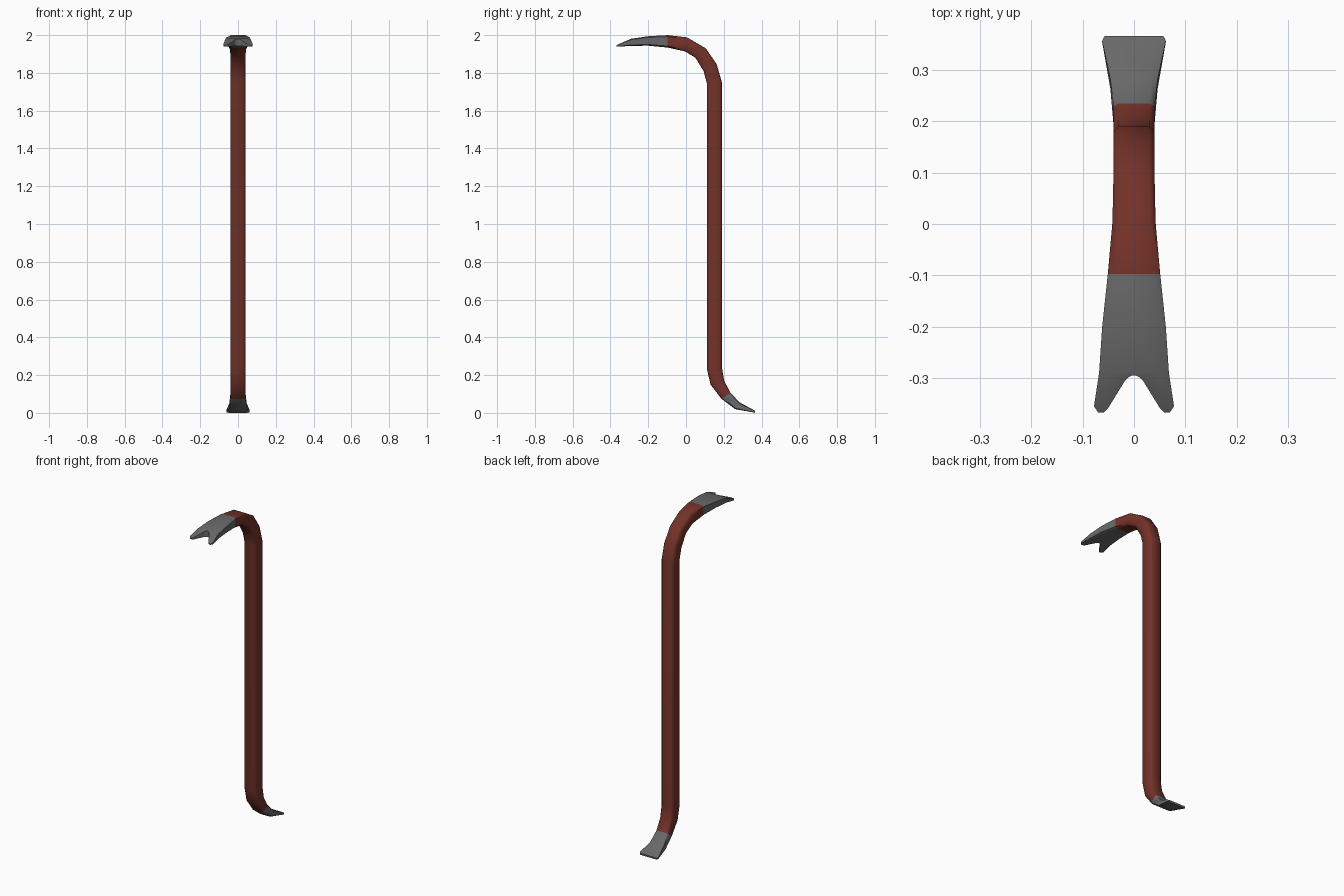
import bpy
import bmesh
from mathutils import Vector

if "Cube" in bpy.data.objects:
    bpy.data.objects.remove(bpy.data.objects["Cube"])


def make_material(name, color):
    mat = bpy.data.materials.new(name)
    mat.use_nodes = True
    mat.diffuse_color = color
    mat.node_tree.nodes["Principled BSDF"].inputs["Base Color"].default_value = color
    return mat


steel = make_material("bare steel", (0.14, 0.14, 0.14, 1))
paint = make_material("red paint", (0.17, 0.032, 0.022, 1))


def make_object(name, bm, materials):
    bmesh.ops.recalc_face_normals(bm, faces=bm.faces)
    mesh = bpy.data.meshes.new(name)
    bm.to_mesh(mesh)
    bm.free()
    for mat in materials:
        mesh.materials.append(mat)
    obj = bpy.data.objects.new(name, mesh)
    bpy.context.collection.objects.link(obj)
    return obj


def section(bm, outer, inner, half_width, corner=0.75):
    """Chamfered rectangle between an outer and an inner point of the bar."""
    outer, inner = Vector((0, *outer)), Vector((0, *inner))
    mid, up = (outer + inner) / 2, (outer - inner) / 2
    side = Vector((half_width, 0, 0))
    c = corner
    shape = [(1, -c), (1, c), (c, 1), (-c, 1), (-1, c), (-1, -c), (-c, -1), (c, -1)]
    return [bm.verts.new(mid + side * s + up * u) for s, u in shape]


# Bar stations: outer (y, z), inner (y, z), half width
claw = [
    ((-0.367, 1.947), (-0.367, 1.940), 0.070),
    ((-0.355, 1.953), (-0.355, 1.939), 0.078),
    ((-0.29, 1.981), (-0.29, 1.943), 0.068),
    ((-0.20, 1.994), (-0.20, 1.944), 0.062),
    ((-0.097, 2.0), (-0.097, 1.934), 0.051),
]
shaft = [
    ((0.005, 1.988), (-0.005, 1.914), 0.042),
    ((0.105, 1.93), (0.05, 1.88), 0.04),
    ((0.163, 1.845), (0.094, 1.808), 0.04),
    ((0.19, 1.75), (0.11, 1.745), 0.04),
    ((0.19, 0.24), (0.11, 0.235), 0.04),
    ((0.202, 0.17), (0.13, 0.15), 0.04),
    ((0.235, 0.107), (0.188, 0.074), 0.04),
]
foot = [
    ((0.285, 0.055), (0.26, 0.020), 0.046),
    ((0.357, 0.016), (0.354, 0.003), 0.062),
    ((0.366, 0.011), (0.364, 0.0), 0.058),
]

# Sweep the sections into one continuous bar, bare steel at both ends
bm = bmesh.new()
rings = [section(bm, *station) for station in claw + shaft + foot]
first_paint, last_paint = len(claw) - 1, len(claw + shaft) - 1
for i, (a, b) in enumerate(zip(rings, rings[1:])):
    for k in range(len(a)):
        n = (k + 1) % len(a)
        face = bm.faces.new((a[k], a[n], b[n], b[k]))
        face.material_index = int(first_paint <= i < last_paint)
bm.faces.new(rings[0])
bm.faces.new(rings[-1])
bar = make_object("crowbar", bm, [steel, paint])

# Rounded V notch that splits the claw
half = [(0.062, -0.40), (0.059, -0.367), (0.050, -0.358),
        (0.018, -0.306), (0.010, -0.298), (0.003, -0.295)]
outline = half + [(-x, y) for x, y in reversed(half)]
bm = bmesh.new()
profile = bm.faces.new([bm.verts.new((x, y, 1.85)) for x, y in outline])
top = bmesh.ops.extrude_face_region(bm, geom=[profile])["geom"]
bmesh.ops.translate(bm, vec=(0, 0, 0.2),
                    verts=[v for v in top if isinstance(v, bmesh.types.BMVert)])
notch = make_object("notch_cutter", bm, [steel])
notch.hide_render = True

bpy.context.view_layer.objects.active = bar
bar.select_set(True)
cut = bar.modifiers.new("claw notch", "BOOLEAN")
cut.operation = "DIFFERENCE"
cut.solver = "EXACT"
cut.object = notch
bpy.ops.object.modifier_apply(modifier=cut.name)
bpy.data.objects.remove(notch)

bpy.ops.object.shade_smooth_by_angle(angle=0.9)
